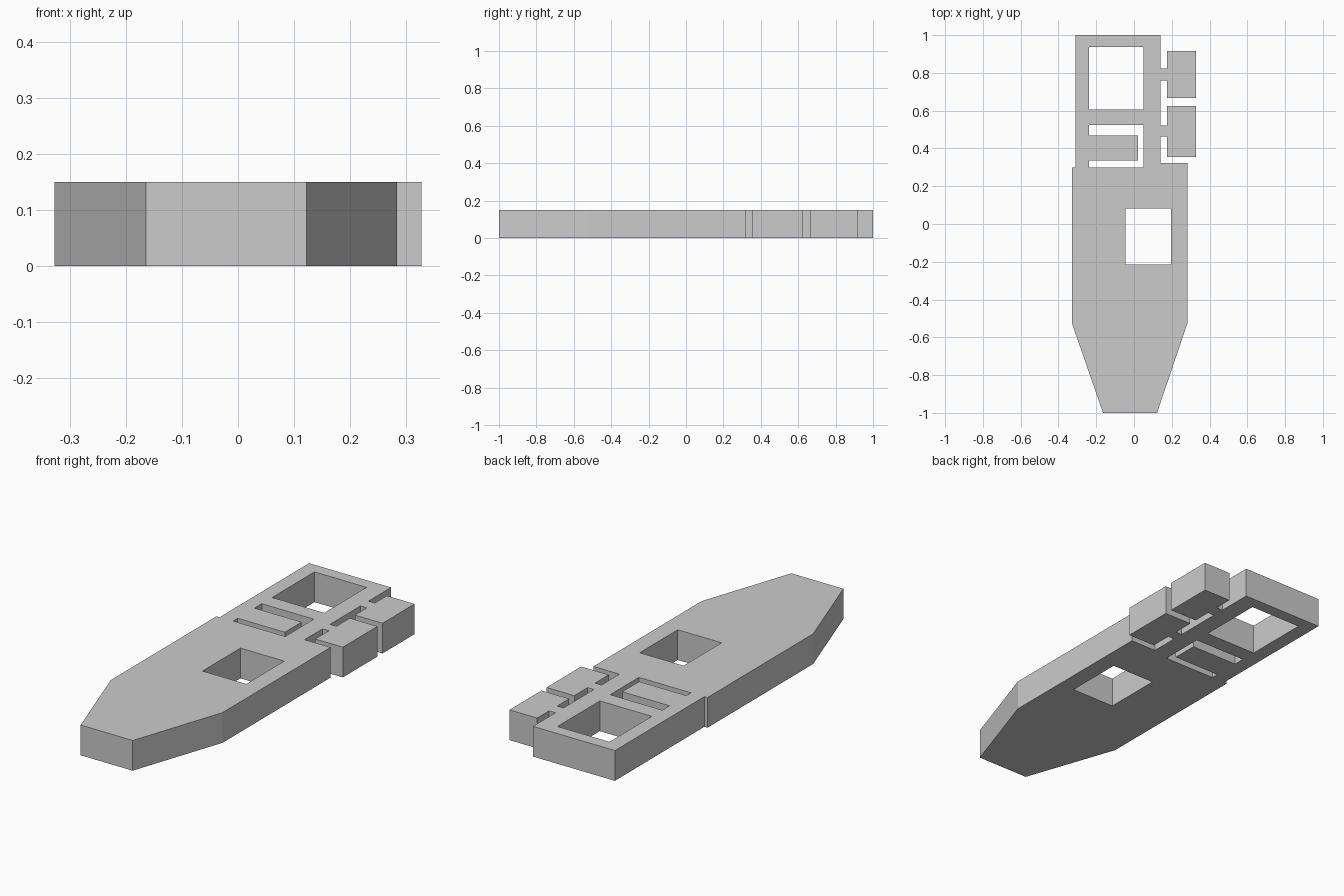
import bpy
import bmesh

if "Cube" in bpy.data.objects:
    bpy.data.objects.remove(bpy.data.objects["Cube"])

HEIGHT = 0.15


def rect(x0, x1, y0, y1):
    return [(x0, y0), (x1, y0), (x1, y1), (x0, y1)]


def side_pad(y0, y1, tab0, tab1, inner=0.14, gap=0.175, outer=0.327):
    """Outline of a side pad joined to the frame by a narrow tab."""
    return [(inner, tab0), (gap, tab0), (gap, y0), (outer, y0),
            (outer, y1), (gap, y1), (gap, tab1), (inner, tab1)]


def plate(name, loops):
    """Flat solid: first loop is the outline, the others are through holes."""
    curve = bpy.data.curves.new(name, 'CURVE')
    curve.dimensions = '2D'
    curve.fill_mode = 'BOTH'
    curve.extrude = HEIGHT / 2
    for pts in loops:
        spline = curve.splines.new('POLY')
        spline.points.add(len(pts) - 1)
        for p, (x, y) in zip(spline.points, pts):
            p.co = (x, y, 0, 1)
        spline.use_cyclic_u = True
        spline.use_smooth = False
    obj = bpy.data.objects.new(name, curve)
    bpy.context.collection.objects.link(obj)
    bpy.context.view_layer.objects.active = obj
    obj.select_set(True)
    bpy.ops.object.convert(target='MESH')
    obj = bpy.context.object
    obj.name = name

    # Weld caps to walls, keep flat faces and rest on the ground
    bm = bmesh.new()
    bm.from_mesh(obj.data)
    bmesh.ops.remove_doubles(bm, verts=bm.verts, dist=1e-5)
    bmesh.ops.translate(bm, verts=bm.verts, vec=(0, 0, HEIGHT / 2))
    bmesh.ops.recalc_face_normals(bm, faces=bm.faces)
    for f in bm.faces:
        f.smooth = False
    bm.to_mesh(obj.data)
    bm.free()
    return obj


# Tapered body, then the two side pads, then the rear frame
outline = [(-0.164, -1), (0.122, -1), (0.283, -0.525), (0.283, 0.322), (0.14, 0.322)]
outline += side_pad(0.355, 0.626, 0.463, 0.521)
outline += side_pad(0.666, 0.917, 0.76, 0.823)
outline += [(0.14, 1), (-0.31, 1), (-0.31, 0.298), (-0.327, 0.298), (-0.327, -0.53)]

# Windows through the body and frame
body_window = rect(-0.045, 0.196, -0.215, 0.083)
frame_window = rect(-0.237, 0.049, 0.606, 0.938)

# C-shaped slot leaving a tongue attached on its left
tongue_slot = [(-0.237, 0.3), (0.049, 0.3), (0.049, 0.525), (-0.237, 0.525),
               (-0.237, 0.468), (0.022, 0.468), (0.022, 0.336), (-0.237, 0.336)]

plate("body_plate", [outline, body_window, frame_window, tongue_slot])
